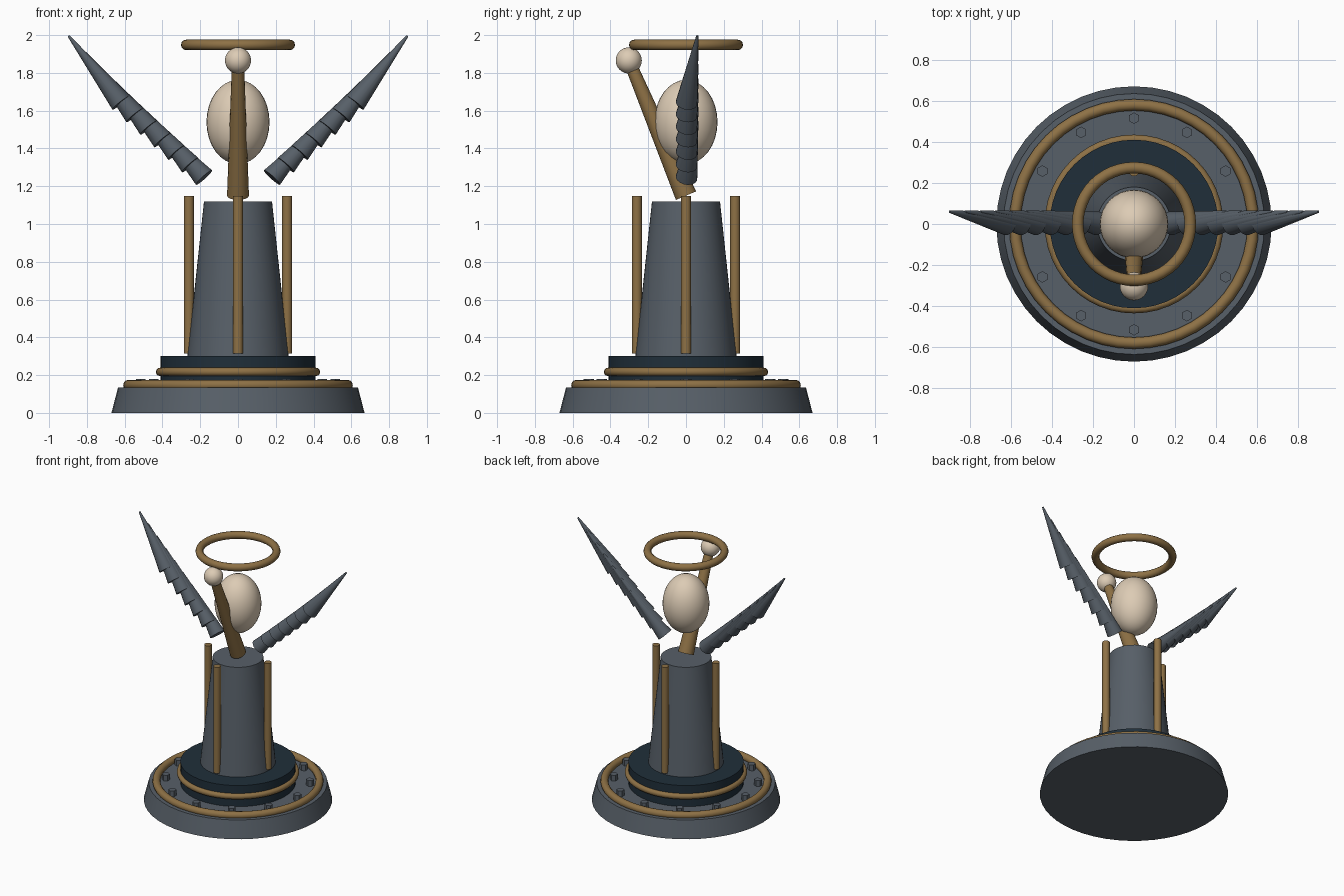
import bpy
import math
from mathutils import Vector

cube = bpy.data.objects.get("Cube")
if cube:
    bpy.data.objects.remove(cube, do_unlink=True)


def make_material(name, rgb):
    mat = bpy.data.materials.new(name)
    mat.use_nodes = True
    color = (*rgb, 1)
    mat.diffuse_color = color
    mat.node_tree.nodes["Principled BSDF"].inputs["Base Color"].default_value = color
    return mat


slate = make_material("slate_grey", (0.095, 0.115, 0.138))
navy = make_material("dark_navy", (0.014, 0.028, 0.042))
gold = make_material("old_gold", (0.27, 0.165, 0.06))
ivory = make_material("ivory", (0.72, 0.60, 0.46))


def finish(name, mat, smooth=True):
    obj = bpy.context.object
    obj.name = name
    obj.data.materials.append(mat)
    if smooth:
        bpy.ops.object.shade_smooth_by_angle(angle=math.radians(35))
    return obj


def cone(name, mat, start, end, r1, r2, sides=32, smooth=True):
    """Tapered round bar between two points."""
    start, end = Vector(start), Vector(end)
    axis = end - start
    bpy.ops.mesh.primitive_cone_add(
        vertices=sides, radius1=r1, radius2=r2, depth=axis.length,
        location=(start + end) / 2,
        rotation=axis.to_track_quat('Z', 'Y').to_euler())
    return finish(name, mat, smooth)


def upright(name, mat, z0, z1, r1, r2, x=0, y=0, sides=48, smooth=True):
    return cone(name, mat, (x, y, z0), (x, y, z1), r1, r2, sides, smooth)


def ring(name, z, major, minor):
    bpy.ops.mesh.primitive_torus_add(
        major_radius=major, minor_radius=minor, major_segments=48,
        minor_segments=12, location=(0, 0, z))
    return finish(name, gold)


def ball(name, mat, location, scale):
    bpy.ops.mesh.primitive_uv_sphere_add(segments=32, ring_count=16, radius=1, location=location)
    bpy.context.object.scale = scale
    return finish(name, mat)


# Stepped pedestal with gold trim
upright("base", slate, 0, 0.135, 0.67, 0.635)
ring("base_ring", 0.147, 0.58, 0.028)
upright("plinth", navy, 0.13, 0.30, 0.41, 0.41)
ring("plinth_ring", 0.217, 0.413, 0.022)

# Hexagonal bolts around the base
for i in range(12):
    a = math.tau * i / 12
    upright(f"bolt_{i + 1}", slate, 0.13, 0.18, 0.028, 0.028,
            0.515 * math.cos(a), 0.515 * math.sin(a), sides=6, smooth=False)

# Tapered body and the four rods around it
upright("body", slate, 0.30, 1.12, 0.268, 0.18)
for i, side in enumerate(("left", "back", "right", "front")):
    a = math.tau * i / 4
    upright(f"{side}_rod", gold, 0.315, 1.147, 0.027, 0.027,
            0.26 * math.cos(a), 0.26 * math.sin(a), sides=16)

# Head, halo and raised arm
ball("head", ivory, (0, 0, 1.54), (0.167, 0.167, 0.223))
ring("halo", 1.948, 0.274, 0.028)
cone("raised_arm", gold, (0, 0, 1.15), (0, -0.285, 1.825), 0.058, 0.033, 16)
ball("hand", ivory, (0, -0.303, 1.866), (0.069,) * 3)

# Wings: overlapping tapered feathers, bases stepping outward
FEATHERS = 7
for sign, side in ((1, "left"), (-1, "right")):
    for i in range(FEATHERS):
        t = i / (FEATHERS - 1)
        x, z = 0.18 + 0.44 * t, 1.246 + 0.395 * t
        angle = math.radians(48 + 4 * t)
        length = 0.40 + 0.05 * t
        tip = (sign * (x + length * math.cos(angle)), 0.06, z + length * math.sin(angle))
        cone(f"{side}_feather_{i + 1}", slate, (sign * x, 0.003, z), tip, 0.058, 0.006, 16)
